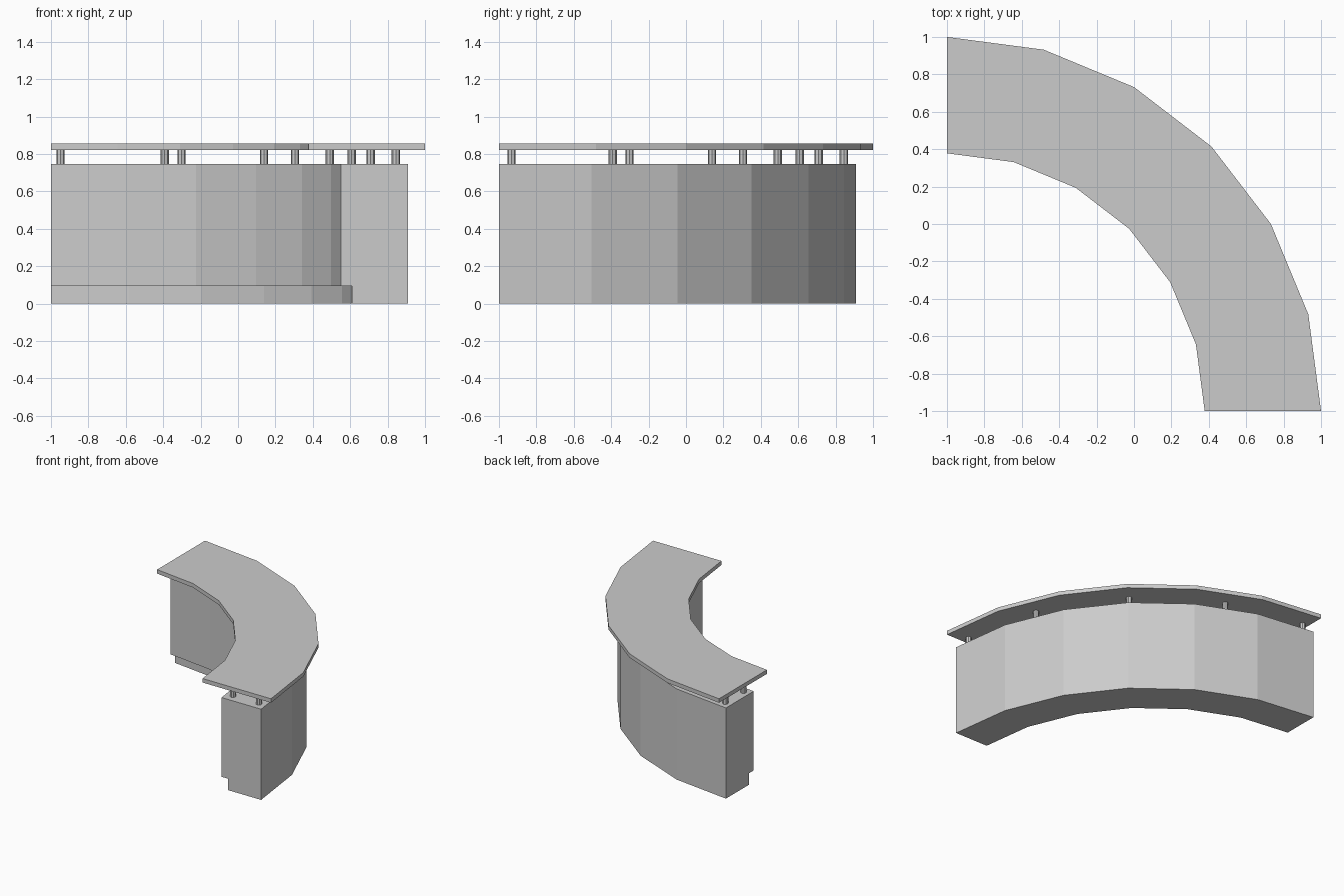
import bpy
import bmesh
from math import radians, cos, sin
from mathutils import Matrix, Vector

cube = bpy.data.objects.get("Cube")
if cube:
    bpy.data.objects.remove(cube, do_unlink=True)

CENTRE = Vector((-1, -1, 0))   # centre of the quarter-circle arc
SEGMENTS = 6

grey = bpy.data.materials.new("plain grey")
grey.use_nodes = True
grey.diffuse_color = (0.6, 0.6, 0.6, 1)
grey.node_tree.nodes["Principled BSDF"].inputs["Base Color"].default_value = (0.6, 0.6, 0.6, 1)


def finish(bm, name):
    bmesh.ops.recalc_face_normals(bm, faces=bm.faces[:])
    mesh = bpy.data.meshes.new(name)
    bm.to_mesh(mesh)
    bm.free()
    mesh.materials.append(grey)
    obj = bpy.data.objects.new(name, mesh)
    bpy.context.collection.objects.link(obj)
    return obj


def arc_sweep(name, profile):
    """Sweep a closed (radius, height) profile through a quarter turn."""
    bm = bmesh.new()
    rings = []
    for i in range(SEGMENTS + 1):
        a = radians(90 * i / SEGMENTS)
        rings.append([bm.verts.new(CENTRE + Vector((r * cos(a), r * sin(a), z)))
                      for r, z in profile])
    n = len(profile)
    for low, high in zip(rings, rings[1:]):
        for j in range(n):
            k = (j + 1) % n
            bm.faces.new((low[j], low[k], high[k], high[j]))
    bm.faces.new(rings[0])
    bm.faces.new(rings[-1])
    return finish(bm, name)


# Counter body with a recessed toe kick on the inner side
arc_sweep("counter_body", [(1.61, 0), (1.91, 0), (1.91, 0.745), (1.55, 0.745),
                           (1.55, 0.094), (1.61, 0.094)])

# Overhanging worktop
arc_sweep("worktop", [(1.378, 0.822), (2, 0.822), (2, 0.855), (1.378, 0.855)])


# Short posts carrying the worktop, in an inner and an outer row
def post(name, x, y):
    bm = bmesh.new()
    bmesh.ops.create_cone(bm, cap_ends=True, segments=8, radius1=0.022, radius2=0.022,
                          depth=0.077,
                          matrix=Matrix.Translation(CENTRE + Vector((x, y, 0.7835))))
    finish(bm, name)


for row, radius in (("inner", 1.61), ("outer", 1.846)):
    post(f"{row}_post_front", radius - 0.002, 0.067)
    post(f"{row}_post_back", 0.051, radius - 0.002)
    for label, angle in (("front_middle", 22.2), ("middle", 45), ("back_middle", 67.8)):
        a = radians(angle)
        post(f"{row}_post_{label}", radius * cos(a), radius * sin(a))
